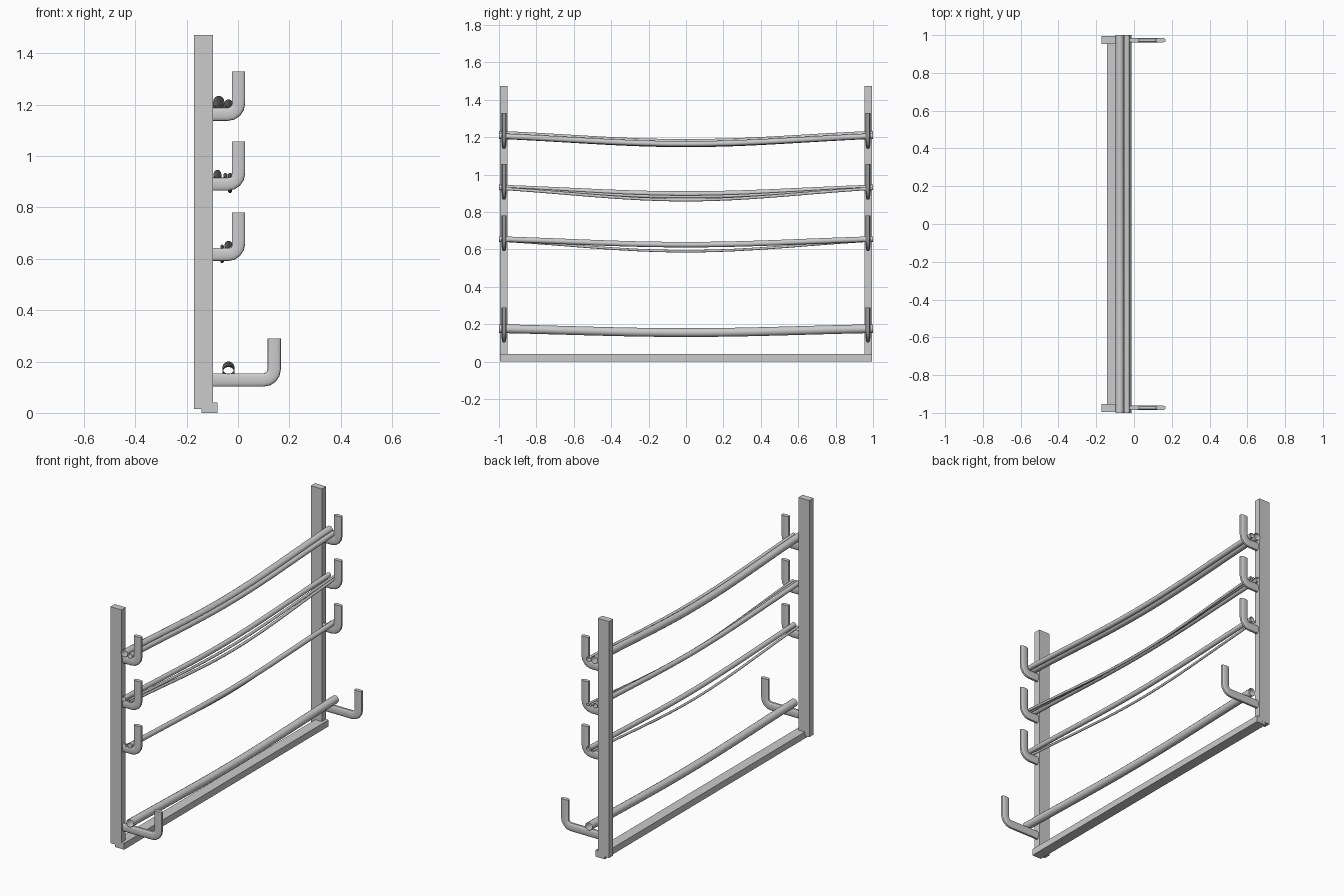
import bpy, bmesh, math
from mathutils import Vector

if "Cube" in bpy.data.objects:
    bpy.data.objects.remove(bpy.data.objects["Cube"])

grey = bpy.data.materials.new("steel grey")
grey.diffuse_color = (0.6, 0.6, 0.6, 1)
grey.use_nodes = True
grey.node_tree.nodes["Principled BSDF"].inputs["Base Color"].default_value = grey.diffuse_color


def finish(bm, name, smooth=True):
    bmesh.ops.recalc_face_normals(bm, faces=bm.faces)
    me = bpy.data.meshes.new(name)
    bm.to_mesh(me)
    bm.free()
    ob = bpy.data.objects.new(name, me)
    bpy.context.collection.objects.link(ob)
    me.materials.append(grey)
    if smooth:
        bpy.ops.object.select_all(action='DESELECT')
        ob.select_set(True)
        bpy.context.view_layer.objects.active = ob
        bpy.ops.object.shade_smooth_by_angle(angle=math.radians(35))
    return ob


def box(name, lo, hi):
    bm = bmesh.new()
    bmesh.ops.create_cube(bm, size=1)
    for v in bm.verts:
        v.co = Vector([lo[i] + (v.co[i] + 0.5) * (hi[i] - lo[i]) for i in range(3)])
    return finish(bm, name, False)


def skin(name, rings, caps):
    bm = bmesh.new()
    loops = [[bm.verts.new(p) for p in r] for r in rings]
    n = len(loops[0])
    for a, b in zip(loops, loops[1:]):
        for i in range(n):
            j = (i + 1) % n
            bm.faces.new((a[i], a[j], b[j], b[i]))
    if caps:
        bm.faces.new(loops[0])
        bm.faces.new(loops[-1])
    return finish(bm, name)


def pipe(name, x, z, r, sag, sides=14, steps=24):
    # open-ended pipe hanging between the hooks
    rings = []
    for k in range(steps + 1):
        t = -1 + 2 * k / steps
        drop = sag * (0.5 * (1 - t * t) + 0.25 * (1 + math.cos(math.pi * t)))
        rings.append([(x + r * math.cos(2 * math.pi * i / sides), t,
                       z - drop + r * math.sin(2 * math.pi * i / sides))
                      for i in range(sides)])
    return skin(name, rings, False)


def hook(name, y, z, x_end, top):
    # flattened bar swept out from the post and bent upwards
    bend = 0.042
    path = [(-0.11, z, 0.0)]
    for k in range(5):
        a = math.pi / 2 * k / 4
        path.append((x_end - bend + bend * math.sin(a), z + bend - bend * math.cos(a), a))
    path.append((x_end, top, math.pi / 2))
    rings = []
    for px, pz, a in path:
        ring = []
        for i in range(16):
            c, s = math.cos(math.pi * i / 8), math.sin(math.pi * i / 8)
            u = 0.0125 * math.copysign(abs(c) ** 0.75, c)
            w = 0.026 * math.copysign(abs(s) ** 0.75, s)
            ring.append((px - w * math.sin(a), y + u, pz + w * math.cos(a)))
        rings.append(ring)
    return skin(name, rings, True)


# Frame
box("base_bar", (-0.142, -0.994, 0), (-0.079, 0.994, 0.04))
for side, label in ((-1, "front"), (1, "back")):
    ys = sorted((side * 0.954, side * 0.995))
    box(label + "_post", (-0.172, ys[0], 0.016), (-0.097, ys[1], 1.472))
    # Hooks: arm height, upright position, top height
    for n, (z, xe, top) in enumerate(((0.128, 0.141, 0.29), (0.617, 0.002, 0.78),
                                      (0.891, 0.002, 1.056), (1.163, 0.002, 1.329))):
        hook(f"{label}_hook_{n + 1}", side * 0.973, z, xe, top)

# Pipes: x, end height, radius, sag
for n, p in enumerate(((-0.037, 0.176, 0.024, 0.021),
                       (-0.037, 0.655, 0.015, 0.03), (-0.062, 0.648, 0.007, 0.058),
                       (-0.080, 0.931, 0.015, 0.035), (-0.049, 0.926, 0.008, 0.045),
                       (-0.031, 0.926, 0.008, 0.062),
                       (-0.075, 1.212, 0.022, 0.044), (-0.037, 1.206, 0.015, 0.042))):
    pipe(f"pipe_{n + 1}", *p)
